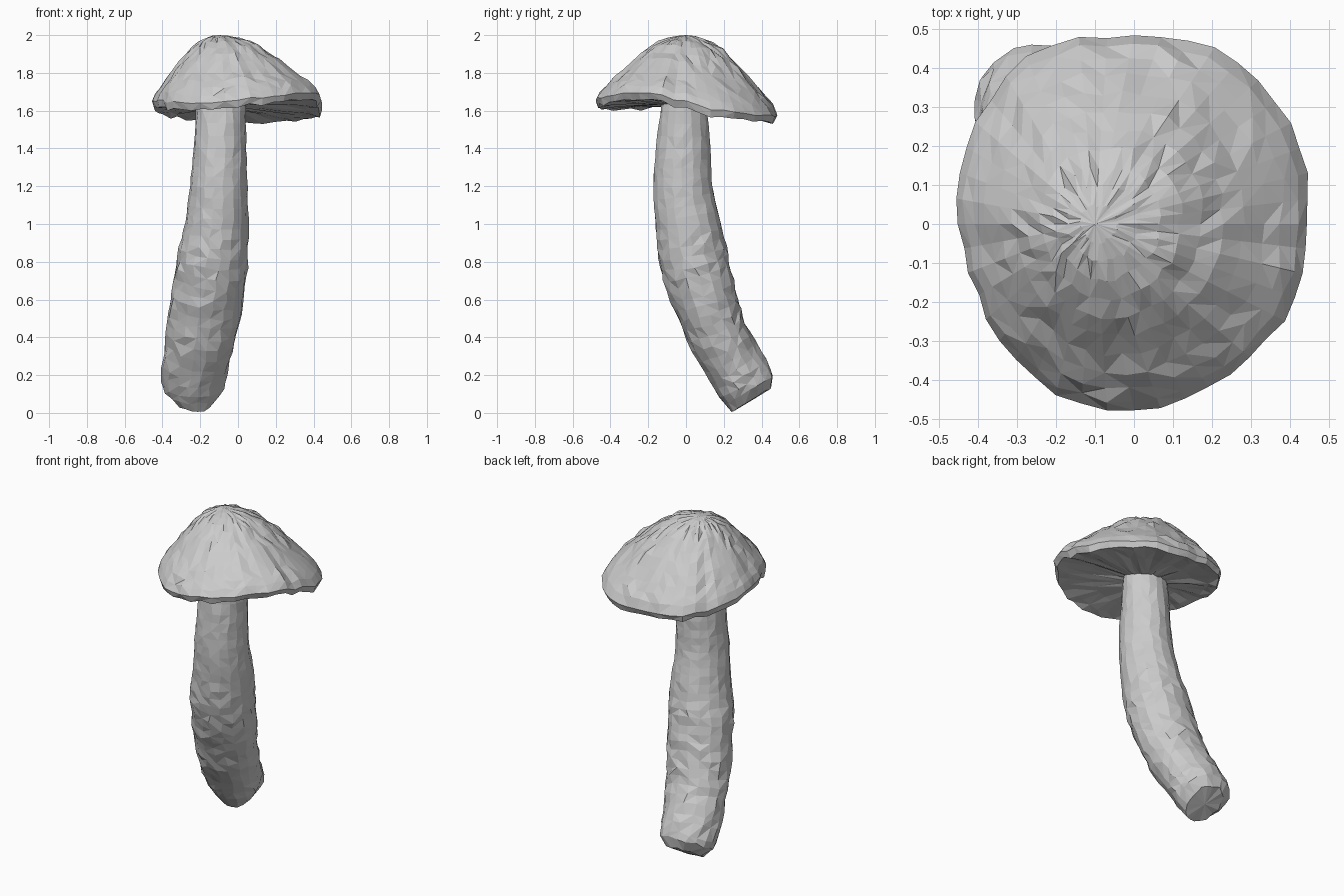
import bpy, bmesh, math, random
from mathutils import Vector

if "Cube" in bpy.data.objects:
    bpy.data.objects.remove(bpy.data.objects["Cube"])

random.seed(4)


def spline(keys, s, closed=False):
    """Catmull-Rom value at parameter s (in key steps); keys are tuples."""
    n = len(keys)
    i = min(int(s), n - 1 if closed else n - 2)
    f = s - i
    pick = lambda k: keys[k % n] if closed else keys[max(0, min(n - 1, k))]
    a, b, c, d = (Vector(pick(i + k)) for k in (-1, 0, 1, 2))
    return 0.5 * (2 * b + (c - a) * f + (2 * a - 5 * b + 4 * c - d) * f * f
                  + (3 * b - a - 3 * c + d) * f ** 3)


def loft(name, rings, start, end):
    """Skin rings into a closed, flat-faceted, irregularly triangulated mesh."""
    bm = bmesh.new()
    rows = [[bm.verts.new(p) for p in ring] for ring in rings]
    n = len(rows[0])
    for lo, hi in zip(rows, rows[1:]):
        for i in range(n):
            a, b, c, d = lo[i], lo[(i + 1) % n], hi[(i + 1) % n], hi[i]
            if random.random() < 0.5:
                tris = ((a, b, c), (a, c, d))
            else:
                tris = ((a, b, d), (b, c, d))
            for t in tris:
                bm.faces.new(t)
    for tip, row in ((start, rows[0]), (end, rows[-1])):
        v = bm.verts.new(tip)
        for i in range(n):
            bm.faces.new((row[i], row[(i + 1) % n], v))
    bmesh.ops.recalc_face_normals(bm, faces=bm.faces)
    mesh = bpy.data.meshes.new(name)
    bm.to_mesh(mesh)
    bm.free()
    obj = bpy.data.objects.new(name, mesh)
    bpy.context.collection.objects.link(obj)
    return obj


# Stem: centre x, y, z and the two radii, from foot to top
stem_keys = [
    (-.232, .345, .072, .105, .125), (-.235, .333, .125, .155, .152),
    (-.233, .285, .21, .172, .155), (-.198, .175, .4, .184, .160),
    (-.165, .100, .6, .192, .172), (-.135, .045, .8, .188, .184),
    (-.112, .010, 1.0, .168, .172), (-.102, -.017, 1.2, .152, .157),
    (-.095, -.015, 1.4, .140, .145), (-.090, -.010, 1.64, .130, .120)]
SIDES = 18
params = [0, 1, 1.5] + [2 + k / 4 for k in range(29)]
rings = []
for s in params:
    k = spline(stem_keys, s)
    g = max(s, 1.6)
    tan = (spline(stem_keys, min(g + .3, 9)) - spline(stem_keys, g - .3))
    t = Vector(tan[:3]).normalized()
    u = (Vector((1, 0, 0)) - t * t.x).normalized()
    v = t.cross(u)
    lump = 0.007 if s < 6 else 0.003
    ring = []
    for i in range(SIDES):
        a = math.tau * (i + random.uniform(-.15, .15)) / SIDES
        j = random.uniform(-lump, lump)
        p = (Vector(k[:3]) + u * (k[3] + j) * math.cos(a) + v * (k[4] + j) * math.sin(a)
             + t * random.uniform(-lump, lump))
        p.z = max(p.z, 0)
        ring.append(p)
    rings.append(ring)
loft("stem", rings, (-.232, .348, .066), (-.09, -.01, 1.65))

# Cap: rim radius and height every 30 degrees, counter-clockwise from +x
rim_keys = [
    (.445, 1.645), (.475, 1.590), (.495, 1.575), (.480, 1.575),
    (.510, 1.590), (.475, 1.615), (.450, 1.650), (.445, 1.650),
    (.475, 1.640), (.480, 1.655), (.460, 1.685), (.455, 1.695)]
SEGS = 44
apex = Vector((-.1, 0, 2.0))
hub = Vector((-.09, -.01, 1.625))
rim = []
for i in range(SEGS):
    a = math.tau * i / SEGS
    r, z = spline(rim_keys, 12 * i / SEGS, True)
    r += random.uniform(-.008, .006)
    rim.append(Vector((r * math.cos(a), r * math.sin(a), z + random.uniform(-.008, .008))))

# Dome profile: outward fraction, height fraction
dome = [(.1, .985), (.2, .95), (.3, .895), (.4, .82), (.5, .71), (.6, .585),
        (.7, .455), (.8, .325), (.88, .22), (.95, .12)]
rings = []
for t, h in dome:
    ring = []
    for p in rim:
        q = apex.lerp(p, t + random.uniform(-.012, .012))
        q.z = p.z + (apex.z - p.z) * h + random.uniform(-.008, .008) * min(1, 3 * t)
        ring.append(q)
    rings.append(ring)
rings.append(rim)

# Rim lip and underside running in to the stem
for t, drop in ((.03, .036), (.15, .026), (.4, .012), (.7, .004)):
    rings.append([p.lerp(hub, t + random.uniform(-.012, .012))
                  - Vector((0, 0, drop + random.uniform(-.006, .006))) for p in rim])
loft("cap", rings, apex, hub)
